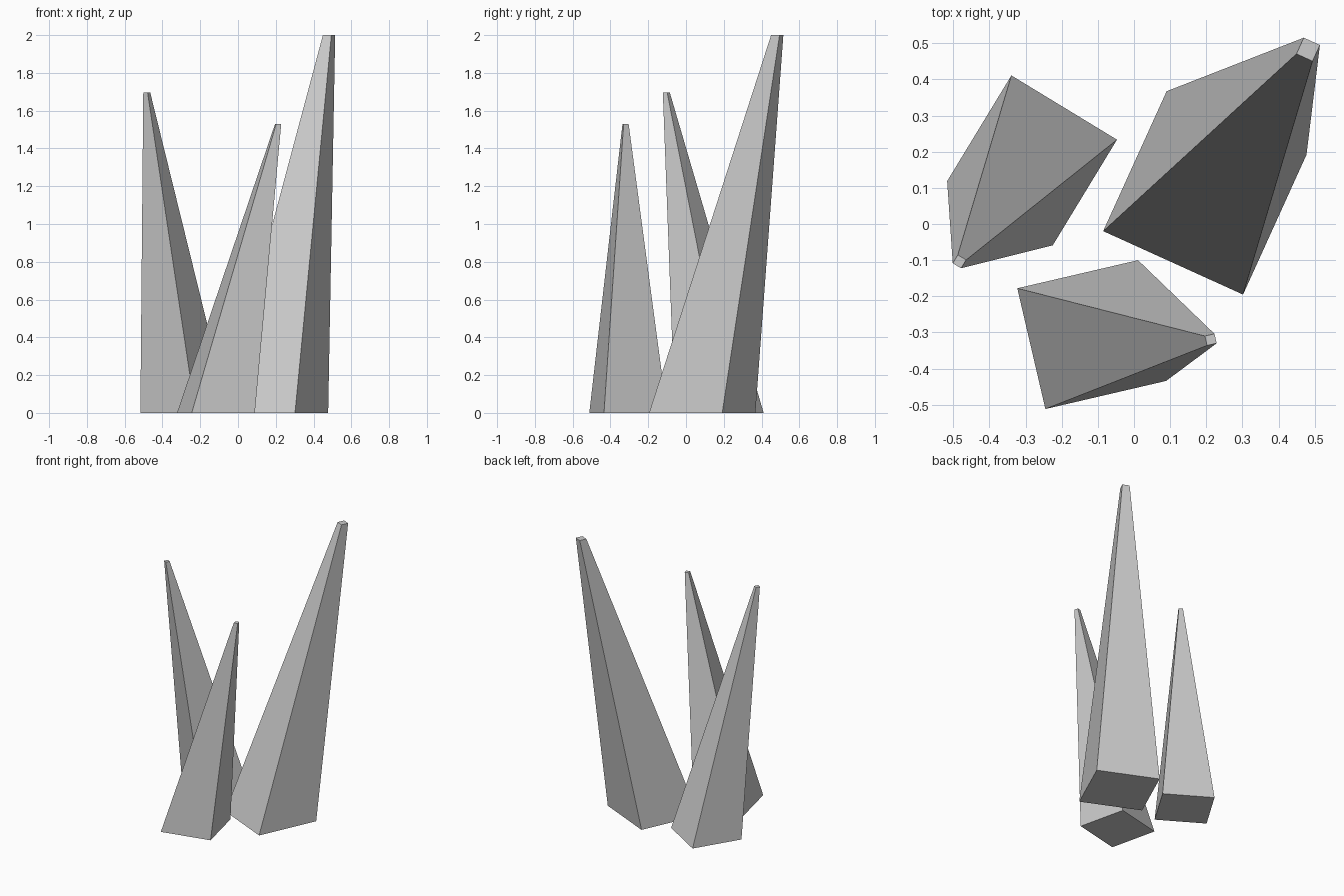
import bpy
import bmesh
from math import cos, sin, radians

cube = bpy.data.objects.get("Cube")
if cube:
    bpy.data.objects.remove(cube, do_unlink=True)

# One plain grey
grey = bpy.data.materials.new("stone_grey")
grey.use_nodes = True
colour = (0.6, 0.6, 0.6, 1.0)
grey.diffuse_color = colour
grey.node_tree.nodes["Principled BSDF"].inputs["Base Color"].default_value = colour


def square(bm, centre, size, angle, z):
    """Add the four corners of a turned square."""
    a, h = radians(angle), size / 2
    return [bm.verts.new((centre[0] + u * h * cos(a) - v * h * sin(a),
                          centre[1] + u * h * sin(a) + v * h * cos(a), z))
            for u, v in ((-1, -1), (1, -1), (1, 1), (-1, 1))]


def spike(name, foot, foot_size, tip, tip_size, height, angle):
    """Leaning four-sided spike with a small flat tip."""
    bm = bmesh.new()
    low = square(bm, foot, foot_size, angle, 0)
    high = square(bm, tip, tip_size, angle, height)
    bm.faces.new(low[::-1])
    bm.faces.new(high)
    for i in range(4):
        j = (i + 1) % 4
        bm.faces.new((low[i], low[j], high[j], high[i]))
    mesh = bpy.data.meshes.new(name)
    bm.to_mesh(mesh)
    bm.free()
    mesh.materials.append(grey)
    bpy.context.collection.objects.link(bpy.data.objects.new(name, mesh))


# Three spikes leaning away from each other
spike("tall_back_spike", (0.196, 0.086), 0.425, (0.482, 0.483), 0.049, 2.0, -24.4)
spike("right_spike", (-0.282, 0.176), 0.342, (-0.483, -0.104), 0.027, 1.695, -31.3)
spike("front_spike", (-0.117, -0.306), 0.343, (0.2125, -0.32), 0.027, 1.53, 13.1)
